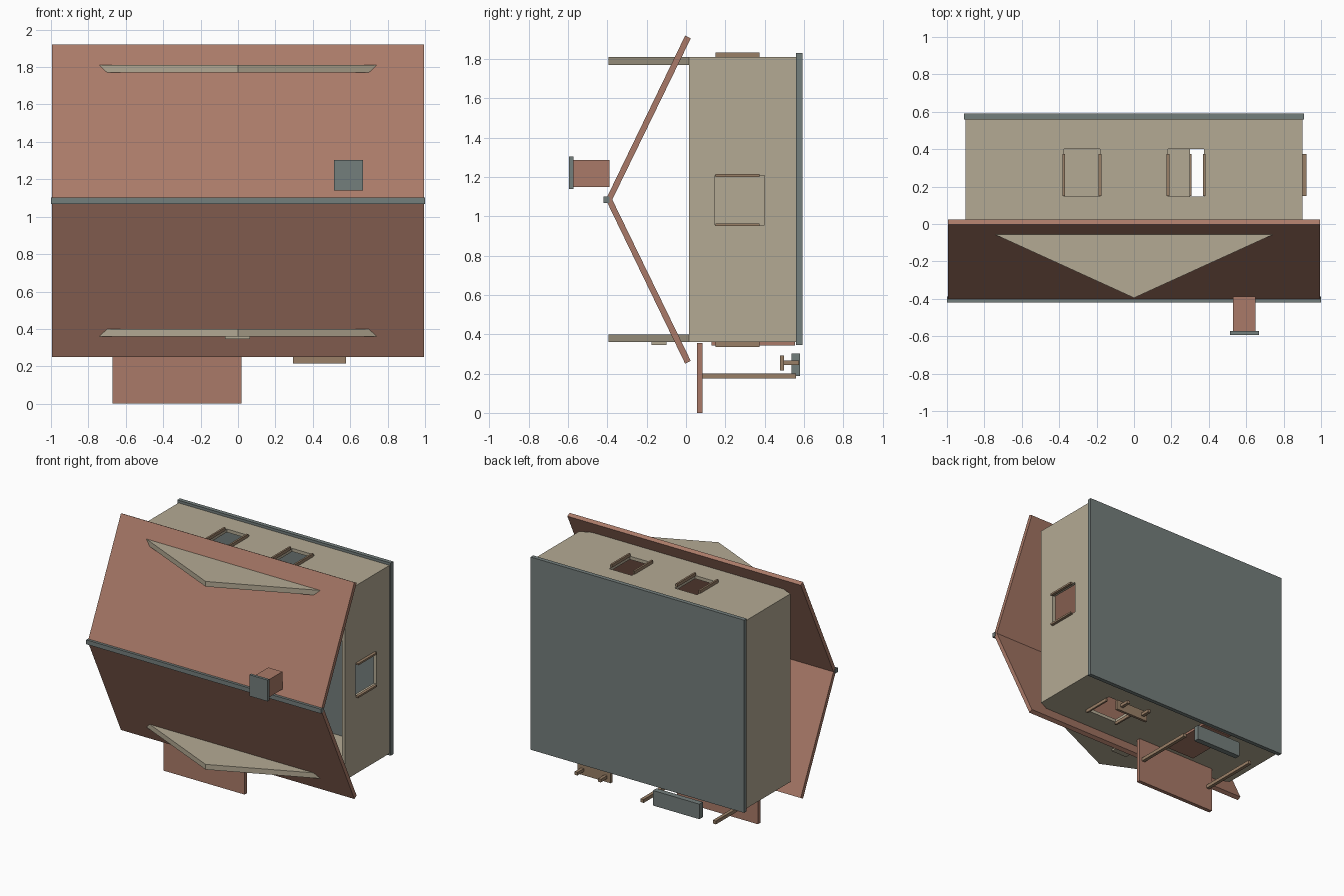
import bpy, bmesh

if "Cube" in bpy.data.objects:
    bpy.data.objects.remove(bpy.data.objects["Cube"])


def material(name, rgb):
    m = bpy.data.materials.new(name)
    m.diffuse_color = (*rgb, 1)
    m.use_nodes = True
    m.node_tree.nodes["Principled BSDF"].inputs["Base Color"].default_value = m.diffuse_color
    return m


BROWN = material("red_brown", (0.40, 0.195, 0.138))
TAN = material("tan", (0.456, 0.402, 0.296))
GRAY = material("slate_gray", (0.174, 0.209, 0.202))
WOOD = material("wood", (0.32, 0.215, 0.135))


def finish(name, bm, mat):
    bmesh.ops.recalc_face_normals(bm, faces=bm.faces)
    me = bpy.data.meshes.new(name)
    bm.to_mesh(me)
    bm.free()
    me.materials.append(mat)
    ob = bpy.data.objects.new(name, me)
    bpy.context.collection.objects.link(ob)
    return ob


def add_box(bm, x, y, z):
    verts = bmesh.ops.create_cube(bm, size=1)["verts"]
    for v in verts:
        v.co = [(r[0] + r[1]) / 2 + c * (r[1] - r[0]) for r, c in zip((x, y, z), v.co)]


def box(name, x, y, z, mat):
    bm = bmesh.new()
    add_box(bm, x, y, z)
    return finish(name, bm, mat)


def prism(name, profile, direction, mat):
    """Extrude a closed profile along a direction."""
    bm = bmesh.new()
    face = bm.faces.new([bm.verts.new(p) for p in profile])
    ext = bmesh.ops.extrude_face_region(bm, geom=[face])
    verts = [g for g in ext["geom"] if isinstance(g, bmesh.types.BMVert)]
    bmesh.ops.translate(bm, verts=verts, vec=direction)
    return finish(name, bm, mat)


Y0, Y1 = 0.015, 0.56        # wall extent from eaves to foundation
WY = (0.148, 0.40)          # window opening
RY = (0.15, 0.375)          # window trim


def wall(name, span, thick, along_x, openings):
    """Wall made of strips left around each window opening."""
    bm = bmesh.new()

    def strip(a, b, y):
        if along_x:
            add_box(bm, (a, b), y, thick)
        else:
            add_box(bm, thick, y, (a, b))

    start = span[0]
    for a, b in openings:
        strip(start, a, (Y0, Y1))
        strip(a, b, (Y0, WY[0]))
        strip(a, b, (WY[1], Y1))
        start = b
    strip(start, span[1], (Y0, Y1))
    finish(name, bm, TAN)


def trims(name, openings, depth, along_x):
    for a, b in openings:
        for e in (a, b):
            r = (e - 0.007, e + 0.007)
            if along_x:
                box(name, r, RY, depth, WOOD)
            else:
                box(name, depth, RY, r, WOOD)


# Foundation slab
box("foundation", (-0.91, 0.91), (0.56, 0.592), (0.345, 1.83), GRAY)

# Walls with window openings
upper = [(-0.375, -0.182), (0.182, 0.375)]
lower = [(0.30, 0.575)]
side = [(0.957, 1.208)]
wall("back_wall", (-0.9, 0.9), (1.785, 1.81), True, upper)
wall("front_wall", (-0.9, 0.9), (0.36, 0.385), True, lower)
wall("right_wall", (0.385, 1.785), (0.876, 0.90), False, side)
wall("left_wall", (0.385, 1.785), (-0.90, -0.876), False, [])

# Window trims
trims("back_window_trim", upper, (1.81, 1.834), True)
trims("front_window_trim", lower, (0.336, 0.36), True)
trims("right_window_trim", side, (0.90, 0.922), False)

# Triangular gables
for name, z in (("back_gable", 1.77), ("front_gable", 0.36)):
    prism(name, [(-0.9, Y0, z), (0.9, Y0, z), (0, -0.395, z)], (0, 0, 0.04), TAN)
box("gable_vent", (-0.07, 0.065), (-0.175, -0.10), (0.346, 0.36), TAN)

# Roof slopes mirrored about the ridge
RIDGE = 1.085
for name, s in (("back_roof", 1), ("front_roof", -1)):
    pts = [(-0.408, 0.0), (-0.004, 0.835), (0.024, 0.82), (-0.375, 0.0)]
    prism(name, [(-0.995, y, RIDGE + s * dz) for y, dz in pts], (1.99, 0, 0), BROWN)
box("ridge_cap", (-1, 1), (-0.42, -0.388), (1.068, 1.102), GRAY)

# Chimney
box("chimney", (0.53, 0.65), (-0.575, -0.388), (1.15, 1.286), BROWN)
box("chimney_cap", (0.513, 0.668), (-0.594, -0.573), (1.14, 1.304), GRAY)

# Porch roof, posts, door and step
box("porch_roof", (-0.672, 0.018), (0.055, 0.085), (0.0, 0.355), BROWN)
for x in (-0.635, -0.018):
    box("porch_post", (x - 0.013, x + 0.013), (0.085, 0.56), (0.174, 0.20), WOOD)
box("door", (-0.455, -0.195), (0.13, 0.555), (0.342, 0.36), BROWN)
box("door_step", (-0.52, -0.125), (0.537, 0.58), (0.187, 0.303), GRAY)

# Bench
box("bench_seat", (0.293, 0.578), (0.478, 0.498), (0.215, 0.293), WOOD)
for x in (0.335, 0.535):
    box("bench_leg", (x - 0.012, x + 0.012), (0.498, 0.575), (0.243, 0.267), WOOD)
